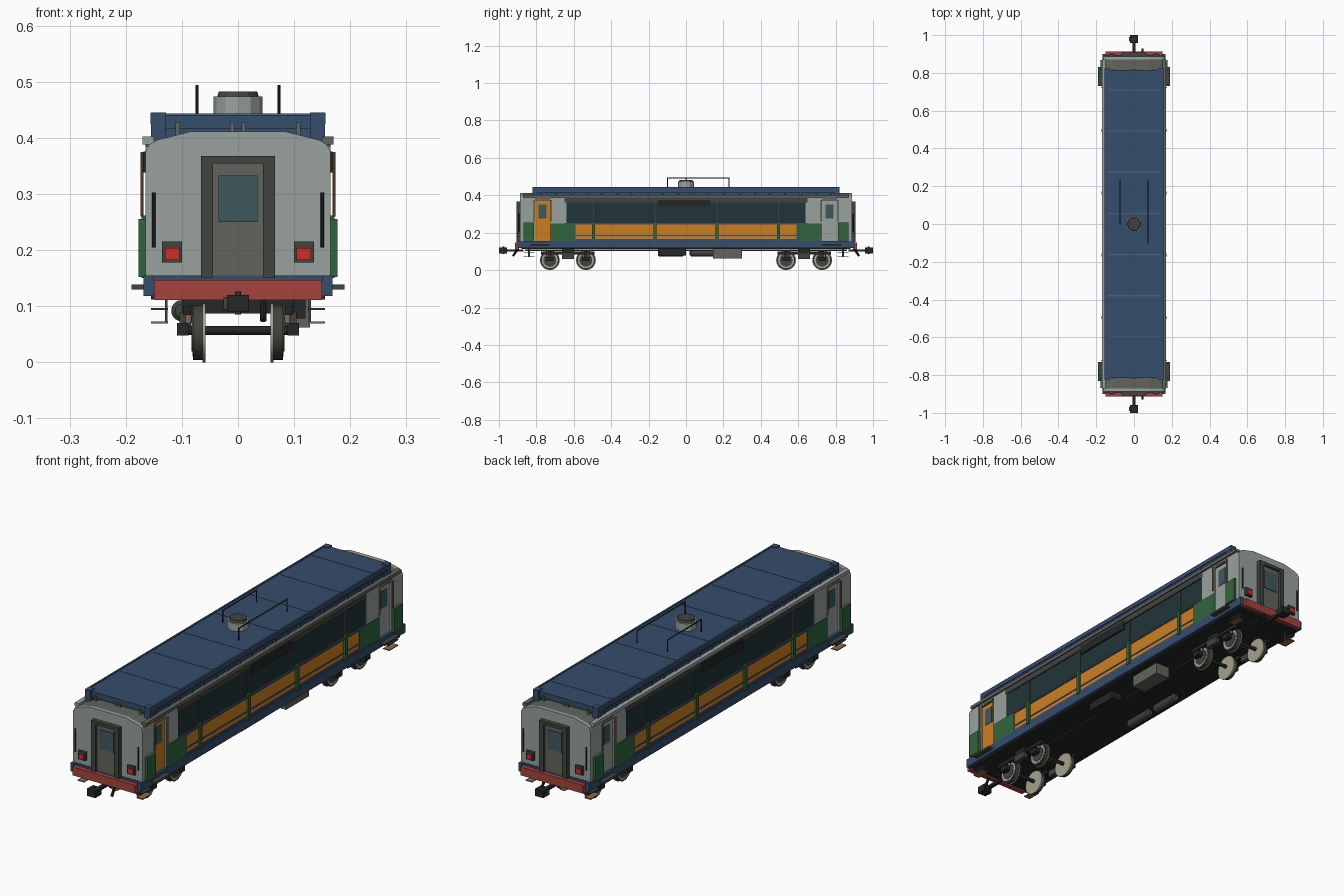
import bpy, bmesh, math
from mathutils import Matrix, Vector

cube = bpy.data.objects.get("Cube")
if cube:
    bpy.data.objects.remove(cube, do_unlink=True)


def material(name, rgb, alpha=1.0):
    linear = [(c / 255) ** 2.2 for c in rgb]
    m = bpy.data.materials.new(name)
    m.use_nodes = True
    m.diffuse_color = (*linear, alpha)
    shader = next(n for n in m.node_tree.nodes if n.type == 'BSDF_PRINCIPLED')
    shader.inputs["Base Color"].default_value = (*linear, 1)
    shader.inputs["Alpha"].default_value = alpha
    shader.inputs["Roughness"].default_value = 0.6
    if alpha < 1:
        m.surface_render_method = 'BLENDED'
    return m


grey = material("pale_grey", (152, 160, 156))
mid = material("mid_grey", (98, 100, 94))
dark = material("dark_grey", (66, 69, 65))
black = material("underframe_black", (40, 43, 42))
blue = material("navy_blue", (57, 78, 108))
rib_blue = material("rib_blue", (78, 98, 128))
orange = material("orange", (205, 125, 38))
green = material("green", (52, 100, 62))
red = material("red", (165, 68, 62))
lamp_red = material("lamp_red", (205, 50, 42))
seat_red = material("seat_red", (225, 75, 62))
teal = material("seat_teal", (60, 88, 92))
beige = material("wheel_rim", (165, 160, 140))
brown = material("step_brown", (140, 105, 75))
pane = material("door_glass", (66, 88, 94))
glass = material("window_glass", (38, 56, 58), 0.6)


def finish(name, bm, mat, mirror="", smooth=False):
    bmesh.ops.recalc_face_normals(bm, faces=bm.faces)
    mesh = bpy.data.meshes.new(name)
    bm.to_mesh(mesh)
    bm.free()
    mesh.materials.append(mat)
    ob = bpy.data.objects.new(name, mesh)
    bpy.context.collection.objects.link(ob)
    if mirror:
        mod = ob.modifiers.new("Mirror", 'MIRROR')
        mod.use_axis = [a in mirror for a in "xyz"]
        mod.use_mirror_merge = False
    if smooth:
        bpy.ops.object.select_all(action='DESELECT')
        ob.select_set(True)
        bpy.context.view_layer.objects.active = ob
        bpy.ops.object.shade_smooth_by_angle(angle=math.radians(40))
    return ob


def box(name, mat, x, y, z, mirror=""):
    bm = bmesh.new()
    bmesh.ops.create_cube(bm, size=1)
    for v in bm.verts:
        v.co = [lo + (hi - lo) * (c + 0.5) for c, (lo, hi) in zip(v.co, (x, y, z))]
    return finish(name, bm, mat, mirror)


def cyl(name, mat, start, end, r, mirror="", sides=20, r_end=None):
    a, b = Vector(start), Vector(end)
    turn = (b - a).to_track_quat('Z', 'Y').to_matrix().to_4x4()
    bm = bmesh.new()
    bmesh.ops.create_cone(bm, cap_ends=True, segments=sides, radius1=r,
                          radius2=r if r_end is None else r_end, depth=(b - a).length,
                          matrix=Matrix.Translation((a + b) / 2) @ turn)
    return finish(name, bm, mat, mirror, smooth=sides > 12)


def prism(name, mat, half, y, mirror=""):
    # Symmetric cross-section swept along y
    outline = half + [(-px, pz) for px, pz in reversed(half)]
    bm = bmesh.new()
    face = bm.faces.new([bm.verts.new((px, y[0], pz)) for px, pz in outline])
    new = bmesh.ops.extrude_face_region(bm, geom=[face])["geom"]
    bmesh.ops.translate(bm, vec=(0, y[1] - y[0], 0),
                        verts=[v for v in new if isinstance(v, bmesh.types.BMVert)])
    return finish(name, bm, mat, mirror)


def repeat(ob, count, step):
    mod = ob.modifiers.new("Array", 'ARRAY')
    mod.count = count
    mod.use_relative_offset = False
    mod.use_constant_offset = True
    mod.constant_offset_displace = step


# Floor, sills and body shell
box("floor", black, (-.155, .155), (-.88, .88), (.112, .15))
box("sill", blue, (.15, .168), (-.9, .9), (.118, .155), "x")
box("sill_end", blue, (-.15, .15), (.875, .895), (.118, .155), "y")
box("lower_wall", orange, (.152, .163), (-.6, .6), (.15, .25), "x")
box("waist_rail", blue, (.16, .167), (-.65, .65), (.244, .251), "x")
box("lower_stripe", blue, (.16, .165), (-.6, .6), (.182, .188), "x")
box("base_stripe", blue, (.16, .165), (-.6, .6), (.155, .165), "x")
box("window", glass, (.156, .16), (-.645, .645), (.25, .365), "x")
box("window_header", dark, (.15, .165), (-.65, .65), (.362, .39), "x")
box("destination_panel", black, (.16, .168), (-.15, .13), (.338, .376), "x")
for k in range(4):
    y = -.495 + .33 * k
    box("green_post", green, (.162, .172), (y - .008, y + .008), (.15, .262), "x")
    box("window_mullion", dark, (.154, .162), (y - .003, y + .003), (.25, .365), "x")

# Vestibules and doors
box("inner_bulkhead", mid, (.035, .155), (.645, .655), (.15, .39), "xy")
box("vestibule_wall", grey, (.15, .165), (.64, .725), (.15, .385), "xy")
box("vestibule_green", green, (.151, .167), (.59, .724), (.155, .25), "xy")
box("corner_wall", grey, (.15, .165), (.808, .875), (.15, .385), "xy")
box("corner_green", green, (.164, .177), (.812, .868), (.152, .255), "xy")
box("door_header", mid, (.145, .164), (.725, .808), (.37, .39), "xy")
box("doorstep", dark, (.15, .19), (.73, .83), (.13, .139), "xy")
for x in (-1, 1):
    for y in (-1, 1):
        def span(s, lo, hi):
            return tuple(sorted((s * lo, s * hi)))
        colour = orange if (x, y) == (1, -1) else grey
        box("side_door", colour, span(x, .146, .158), span(y, .725, .808), (.15, .37))
        box("side_door_window", pane, span(x, .15, .16), span(y, .745, .788), (.275, .35))
for y in (.722, .812):
    cyl("door_handrail", brown, (.171, y, .26), (.171, y, .375), .003, "xy", 8)
box("lower_step", brown, (.125, .155), (.81, .87), (.069, .073), "xy")
box("upper_step", dark, (.125, .155), (.81, .87), (.093, .097), "xy")
box("step_hanger", dark, (.126, .13), (.835, .845), (.07, .118), "xy")

# End walls with gangway, lamps and rails
arch = [(.165, .375), (.158, .388), (.145, .396), (.085, .411)]
prism("end_wall", grey, [(.165, .15)] + arch, (.872, .887), "y")
prism("inner_roof", mid, arch, (-.872, .872))
box("gangway_side", dark, (.045, .066), (.885, .907), (.15, .368), "xy")
box("gangway_top", dark, (-.045, .045), (.885, .907), (.354, .368), "y")
box("end_door", mid, (-.046, .046), (.885, .895), (.15, .355), "y")
box("end_door_window", pane, (-.035, .035), (.89, .898), (.25, .333), "y")
cyl("end_handrail", black, (.15, .894, .205), (.15, .894, .303), .003, "xy", 8)
box("lamp_housing", dark, (.1, .135), (.885, .897), (.178, .215), "xy")
box("tail_lamp", lamp_red, (.104, .13), (.89, .902), (.182, .204), "xy")
box("buffer_beam", red, (-.15, .15), (.893, .914), (.111, .147), "y")

# Eaves and raised roof
box("eave_right", grey, (-.17, -.15), (-.87, .87), (.388, .402))
box("eave_left", mid, (.15, .17), (-.87, .87), (.388, .402))
box("roof_deck", blue, (-.152, .152), (-.815, .815), (.416, .441))
box("roof_skirt", blue, (.128, .155), (.795, .822), (.39, .445), "xy")
box("roof_edge", blue, (.148, .156), (-.82, .82), (.425, .444), "x")
box("roof_core", blue, (-.142, .142), (-.805, .805), (.395, .42))
for k in range(7):
    y = .71 - .218 * k
    box("roof_rib", rib_blue, (-.14, .14), (y - .003, y + .003), (.44, .443))
bracket = box("roof_bracket", blue, (.14, .154), (-.78, -.77), (.395, .425), "x")
repeat(bracket, 20, (0, .0816, 0))
for x in (.01, .107):
    box("roof_end_bracket", mid, (x - .004, x + .004), (.81, .82), (.405, .428), "xy")

# Roof ventilator and aerials
cyl("ventilator", grey, (0, 0, .44), (0, 0, .474), .044, sides=12)
cyl("ventilator_cap", dark, (0, 0, .474), (0, 0, .483), .037, sides=12, r_end=.034)
for x, low in ((.073, -.1), (-.073, 0)):
    cyl("aerial_rod", black, (x, low, .492), (x, .23, .492), .0025, sides=8)
    for y in (low, .23):
        cyl("aerial_post", black, (x, y, .44), (x, y, .494), .0025, sides=8)

# Seats
seat = box("seat_back", teal, (.035, .135), (-.585, -.565), (.15, .272), "x")
base = box("seat_cushion", teal, (.035, .135), (-.565, -.53), (.15, .2), "x")
rest = box("headrest", seat_red, (.035, .137), (-.595, -.55), (.265, .29), "x")
for part in (seat, base, rest):
    repeat(part, 15, (0, .0825, 0))

# Bogies
for y in (.535, .728):
    cyl("wheel", dark, (.06, y, .053), (.08, y, .053), .049, "xy", 28)
    cyl("wheel_flange", beige, (.058, y, .053), (.063, y, .053), .053, "xy", 28)
    cyl("wheel_rim_ring", beige, (.079, y, .053), (.081, y, .053), .043, "xy", 28)
    cyl("wheel_web", dark, (.08, y, .053), (.0825, y, .053), .034, "xy", 24)
    cyl("axle", black, (-.1, y, .057), (.1, y, .057), .008, "y")
    box("axle_box", black, (.088, .109), (y - .02, y + .02), (.048, .07), "xy")
    for dy in (-.013, .013):
        cyl("axle_spring", brown, (.088, y + dy, .07), (.088, y + dy, .1), .006, "xy", 12)
box("bogie_frame", black, (.084, .098), (.49, .775), (.084, .1), "xy")
box("bogie_bolster", black, (-.1, .1), (.6, .663), (.087, .112), "y")
box("bogie_spring_plank", dark, (.084, .104), (.6, .663), (.06, .09), "xy")

# Underfloor equipment
box("battery_box", mid, (.06, .128), (.145, .3), (.062, .113))
for y in (-.15, .02):
    tank = cyl("air_tank", dark, (-.1, y, .092), (-.1, y + .14, .092), .019)
    tank.modifiers.new("Bevel", 'BEVEL').width = .007
box("equipment_tray", black, (.07, .12), (-.15, 0), (.078, .113))
cyl("brake_pipe", dark, (.04, -.86, .105), (.04, .86, .105), .004, sides=8)

# Couplers and hoses
box("coupler_shaft", black, (-.008, .008), (.87, .96), (.099, .111), "y")
box("coupler_head", black, (-.02, .02), (.958, 1), (.09, .12), "y")
box("coupler_jaw", dark, (-.026, -.012), (.968, .99), (.094, .116), "y")
cyl("coupler_pin", dark, (0, .975, .085), (0, .975, .126), .005, "y", 8)
cyl("brake_hose", black, (.045, .9, .112), (.045, .925, .075), .006, "y", 10)
